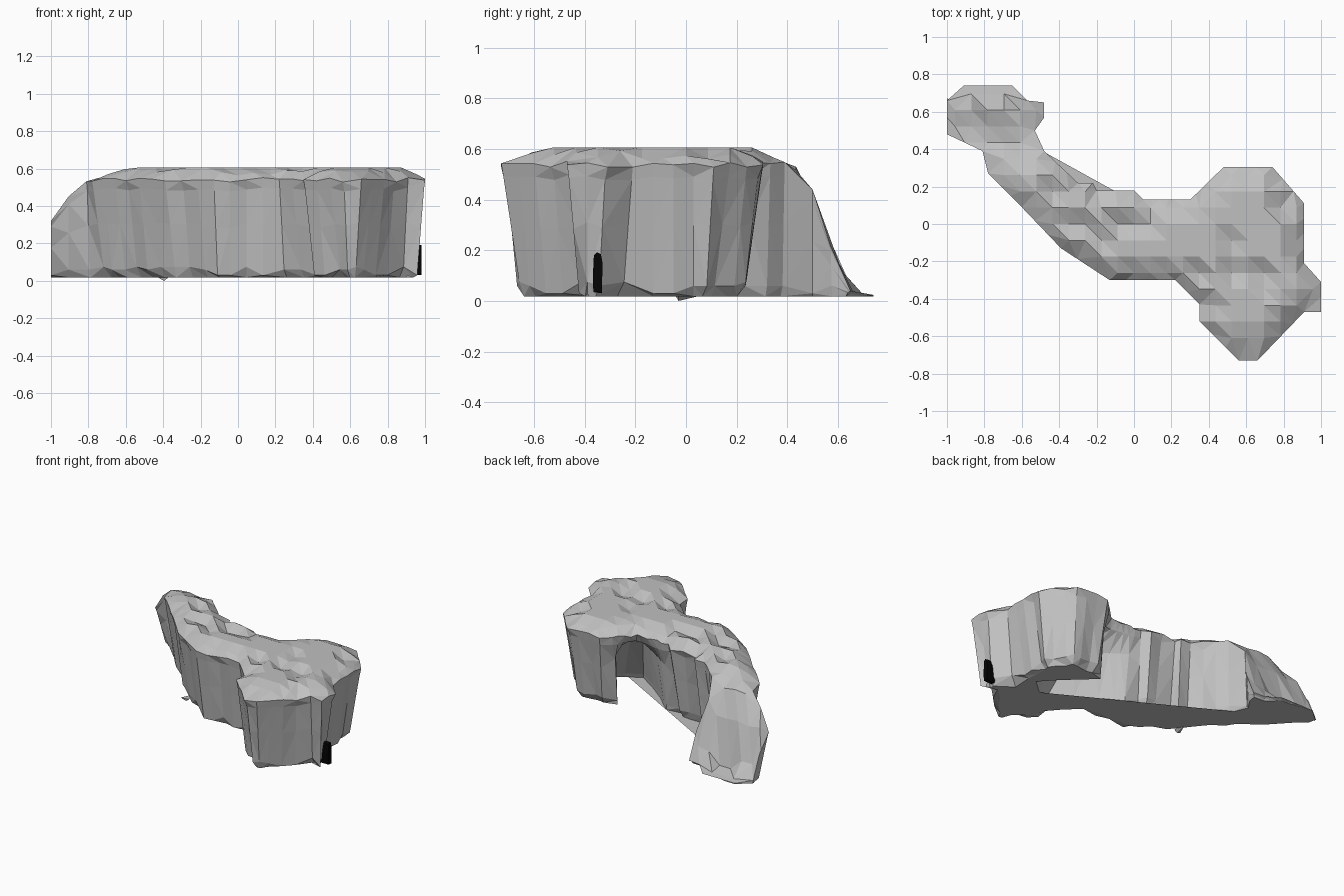
import bpy, bmesh, math, random
from mathutils import Vector
from mathutils.geometry import delaunay_2d_cdt, intersect_point_line

if "Cube" in bpy.data.objects:
    bpy.data.objects.remove(bpy.data.objects["Cube"])

random.seed(4)


def material(name, value):
    m = bpy.data.materials.new(name)
    m.diffuse_color = (value, value, value, 1)
    m.use_nodes = True
    m.node_tree.nodes["Principled BSDF"].inputs["Base Color"].default_value = m.diffuse_color
    return m


def add_object(name, bm, mat):
    bmesh.ops.recalc_face_normals(bm, faces=bm.faces[:])
    mesh = bpy.data.meshes.new(name)
    bm.to_mesh(mesh)
    bm.free()
    mesh.materials.append(mat)
    ob = bpy.data.objects.new(name, mesh)
    bpy.context.collection.objects.link(ob)
    return ob


rock = material("rock grey", 0.53)
black = material("black", 0.001)

# Cave under the head: rim points of its mouth and where the wall below them lands
MOUTH = [(.42, .247), (.39, .217), (.36, .188), (.33, .159), (.3, .13),
         (.26, .13), (.22, .13), (.18, .13), (.14, .13), (.1, .13)]
CAVE = [(.43, .17), (.51, .09), (.62, -.01), (.73, -.13), (.64, -.21),
        (.53, -.27), (.38, -.17), (.25, -.07), (.18, 0), (.12, .05)]

# Plan outline of the cliff, counterclockwise
PLAN = [(-1, .48), (-.81, .39), (-.78, .27), (-.6, .09), (-.39, -.13), (-.13, -.3),
        (.22, -.3), (.35, -.43), (.35, -.52), (.56, -.73), (.66, -.73), (.91, -.47),
        (1, -.47), (1, -.31), (.91, -.21), (.91, .11), (.74, .305), (.48, .305),
        *MOUTH, (.05, .13), (0, .18), (-.2, .18), (-.22, .22), (-.3, .22),
        (-.48, .39), (-.53, .5), (-.48, .57), (-.48, .65), (-.57, .66),
        (-.65, .74), (-.91, .74), (-1, .66)]

# Height limits along y and x that shape the sloping tail
SLOPE_Y = [(.26, .607), (.31, .57), (.41, .555), (.5, .44), (.54, .28), (.6, .16), (.65, .04), (.74, .02)]
SLOPE_X = [(-1, .32), (-.93, .42), (-.86, .51), (-.79, .545), (-.7, .565), (-.57, .61)]


def lerp_table(table, t):
    if t <= table[0][0]:
        return table[0][1]
    for (a, za), (b, zb) in zip(table, table[1:]):
        if t <= b:
            return za + (zb - za) * (t - a) / (b - a)
    return table[-1][1]


def height(p, d):
    """Rounded rim rising to a flat plateau, cut by the tail slopes."""
    z = .54 + .067 * min(1, d / .08)
    z = min(z, lerp_table(SLOPE_Y, p.y) if p.x < .3 else 1, lerp_table(SLOPE_X, p.x))
    # scoop in the low end of the tail
    r = math.hypot((p.x + .74) / .16, (p.y - .59) / .07)
    return max(.024, z - .15 * max(0, 1 - r))


def subdivide(points, step):
    out = []
    for a, b in zip(points, points[1:] + points[:1]):
        a, b = Vector(a), Vector(b)
        n = max(1, round((b - a).length / step))
        out += [a.lerp(b, i / n) for i in range(n)]
    return out


def edge_distance(p, loop):
    best = 9
    for a, b in zip(loop, loop[1:] + loop[:1]):
        q, t = intersect_point_line(p, a, b)
        q = a.lerp(b, min(1, max(0, t)))
        best = min(best, (p - q).length)
    return best


def inside(p, loop):
    hit = False
    for a, b in zip(loop, loop[1:] + loop[:1]):
        if (a.y > p.y) != (b.y > p.y) and p.x < a.x + (p.y - a.y) * (b.x - a.x) / (b.y - a.y):
            hit = not hit
    return hit


loop = subdivide(PLAN, .09)
n = len(loop)
bm = bmesh.new()

# Rim, shoulder, middle, foot and underside rings of the wall
rings = [[], [], [], [], []]
for i, p in enumerate(loop):
    along = loop[(i + 1) % n] - loop[i - 1]
    inward = Vector((-along.y, along.x)).normalized() * (.25 if p.y > .33 else 1)
    if p.x > .8 and p.y > -.25:
        inward *= 1.15
    if p.x < -.82:
        # undercut left end of the tail, leaning back towards its tip
        inward = Vector((0, 1.7 if p.y < .5 else .8 if p.y < .6 else 0)) * min(1, (-.8 - p.x) / .17)
    groove = .014 if i % 4 == 2 else 0
    rim = height(p, 0)
    if rim > .5:
        rim += random.uniform(-.012, .012)
    foot = min(random.choice((.03, .06, .075)), .02 + (rim - .02) * .5)
    base = random.uniform(.06, .084)
    levels = [(0, rim),
              (.009 + groove, .02 + (rim - .02) * .9),
              (.009 + groove + (base - .009 - groove) * .45, foot + (rim - foot) * .5),
              (base, foot),
              (.105 + random.uniform(-.01, .015), .018)]
    # mouth of the cave runs back below the head
    for a, b in zip(MOUTH, CAVE):
        if (p - Vector(a)).length < .005:
            inward = Vector(b) - p
            levels = [(0, rim), (.08, .48), (.6, .36), (.97, .05), (1, .018)]
    for ring, (inset, z) in zip(rings, levels):
        q = p + inward * inset
        ring.append(bm.verts.new((q.x, q.y, z)))

for upper, lower in zip(rings, rings[1:]):
    for i in range(n):
        j = (i + 1) % n
        bm.faces.new((upper[i], lower[i], lower[j], upper[j]))

# Flat underside
bm.faces.new(list(reversed(rings[-1])))

# Top surface: regular grid points joined to the rim
points = list(loop)
tops = list(rings[0])
STEP = .087
for ix in range(-11, 12):
    for iy in range(-8, 9):
        p = Vector((ix * STEP, iy * STEP))
        if not inside(p, loop):
            continue
        d = edge_distance(p, loop)
        if d < .035:
            continue
        z = height(p, d)
        if z > .59 and random.random() < (.12 if p.x > .35 else .3):
            z -= random.uniform(.015, .045)
        elif .1 < z < .59:
            z += random.uniform(-.012, .008)
        points.append(p)
        tops.append(bm.verts.new((p.x, p.y, z)))

edges = [(i, (i + 1) % n) for i in range(n)]
_, _, faces, orig, _, _ = delaunay_2d_cdt(points, edges, [], 1, 1e-5)
for f in faces:
    ids = [orig[k][0] for k in f if orig[k]]
    if len(set(ids)) == 3:
        bm.faces.new([tops[k] for k in ids])

bmesh.ops.triangulate(bm, faces=bm.faces[:])
add_object("cliff", bm, rock)

# Small stone poking out below the underside
bm = bmesh.new()
corners = [bm.verts.new(c) for c in ((-.43, -.04, .019), (-.37, -.03, .019), (-.39, .05, .019), (-.395, -.03, 0))]
for a, b, c in ((0, 1, 2), (0, 1, 3), (1, 2, 3), (2, 0, 3)):
    bm.faces.new((corners[a], corners[b], corners[c]))
add_object("foot_stone", bm, rock)

# Small dark doorway at the foot of the right wall
bm = bmesh.new()
outline = [(-.366, .035), (-.332, .03), (-.33, .15), (-.336, .185), (-.352, .193), (-.364, .18), (-.368, .1)]
base = bm.faces.new([bm.verts.new((.915, y, z)) for y, z in outline])
ext = bmesh.ops.extrude_face_region(bm, geom=[base])
for v in ext["geom"]:
    if isinstance(v, bmesh.types.BMVert):
        v.co.x = .98
add_object("doorway", bm, black)
